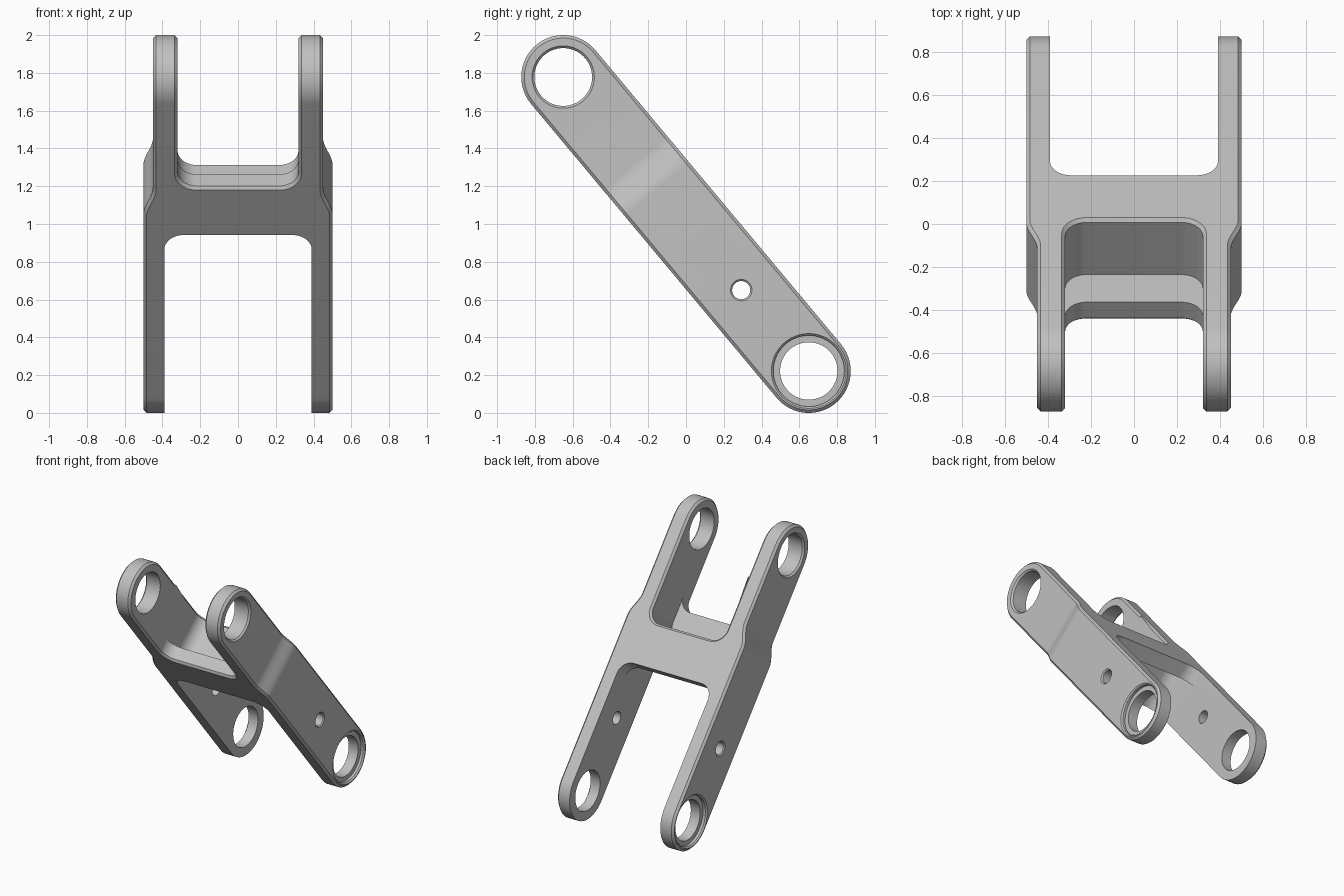
import bpy, bmesh
from math import pi, sin, cos, hypot, atan2

if "Cube" in bpy.data.objects:
    bpy.data.objects.remove(bpy.data.objects["Cube"], do_unlink=True)

HALF, R = 1.014, 0.222            # half distance between pivots, end radius
TILT = atan2(0.778, -0.65)        # lean of the link about x
ARC = 12


def prism(name, outline, axis, low, high):
    """Extrude a 2D outline along x (outline in y, z) or z (outline in x, y)."""
    bm = bmesh.new()
    place = (lambda a, b: (low, a, b)) if axis == "x" else (lambda a, b: (a, b, low))
    face = bm.faces.new([bm.verts.new(place(a, b)) for a, b in outline])
    out = bmesh.ops.extrude_face_region(bm, geom=[face])
    move = (high - low, 0, 0) if axis == "x" else (0, 0, high - low)
    bmesh.ops.translate(bm, vec=move, verts=[v for v in out["geom"] if isinstance(v, bmesh.types.BMVert)])
    return finish(name, bm)


def lathe(name, profile, y, sides=64):
    """Symmetric bore cutter round the x axis; profile is (x, radius) for x > 0."""
    full = [(-x, r) for x, r in profile] + [(x, r) for x, r in reversed(profile)]
    bm = bmesh.new()
    rings = [[bm.verts.new((x, y + r * cos(2 * pi * i / sides), r * sin(2 * pi * i / sides)))
              for i in range(sides)] for x, r in full]
    for a, b in zip(rings, rings[1:]):
        for i in range(sides):
            j = (i + 1) % sides
            bm.faces.new((a[i], a[j], b[j], b[i]))
    bm.faces.new(rings[0])
    bm.faces.new(rings[-1])
    return finish(name, bm)


def finish(name, bm):
    bmesh.ops.recalc_face_normals(bm, faces=bm.faces)
    mesh = bpy.data.meshes.new(name)
    bm.to_mesh(mesh)
    bm.free()
    ob = bpy.data.objects.new(name, mesh)
    bpy.context.collection.objects.link(ob)
    return ob


def combine(ob, tool, operation="DIFFERENCE"):
    mod = ob.modifiers.new("boolean", "BOOLEAN")
    mod.operation, mod.object, mod.solver = operation, tool, "EXACT"
    bpy.context.view_layer.objects.active = ob
    bpy.ops.object.modifier_apply(modifier=mod.name)
    bpy.data.objects.remove(tool, do_unlink=True)


def slot(width, floor, direction, low, high, r=0.1):
    """Open-ended slot cutter with rounded inner corners."""
    side = []
    for i in range(ARC + 1):
        a = pi / 2 * i / ARC
        side.append((width - r + r * cos(a), floor + direction * r * (1 - sin(a))))
    side.insert(0, (width, direction * 1.5))
    outline = side + [(-x, y) for x, y in reversed(side)]
    return prism("slot_cutter", outline, "z", low, high)


# Side profile: a long rounded link
capsule = [(HALF + R * cos(a), R * sin(a)) for a in (pi * i / 32 - pi / 2 for i in range(33))]
capsule += [(-y, -z) for y, z in capsule]
body = prism("fork_link", capsule, "x", -0.7, 0.7)

# Plan profile: wide lower fork easing into the narrower upper fork
edge = [(0.5, -1.4)]
for i in range(13):
    t = i / 12
    edge.append((0.5 - 0.05 * t * t * (3 - 2 * t), 0.24 + 0.18 * t))
edge.append((0.45, 1.4))
combine(body, prism("plan", edge + [(-x, y) for x, y in reversed(edge)], "z", -0.4, 0.4), "INTERSECT")

# Upper slot with a stepped floor
combine(body, slot(0.32, 0.435, 1, -0.4, 0.4))
combine(body, slot(0.32, 0.235, 1, -0.4, 0.11))

# Chamfer the sharp rim edges lying on the outer surface
bm = bmesh.new()
bm.from_mesh(body.data)
bmesh.ops.remove_doubles(bm, verts=bm.verts, dist=0.0002)


def on_rim(v):
    return abs(hypot(max(abs(v.co.y) - HALF, 0), v.co.z) - R) < 0.002


rim = [e for e in bm.edges if len(e.link_faces) == 2 and e.calc_face_angle() > 0.7
       and all(on_rim(v) for v in e.verts)]
bmesh.ops.bevel(bm, geom=rim, offset=0.016, segments=1, affect="EDGES", clamp_overlap=False)
bm.to_mesh(body.data)
bm.free()

# Lower slot with a matching step on the underside
combine(body, slot(0.39, -0.087, -1, -0.4, 0.4))
combine(body, slot(0.39, 0.109, -1, -0.11, 0.4))

# Pivot bores, counterbores and small pin holes
combine(body, lathe("upper_bore", [(0.6, 0.165), (0.45, 0.165), (0.437, 0.153)], HALF))
combine(body, lathe("lower_bore", [(0.6, 0.198), (0.5, 0.198), (0.49, 0.188),
                                   (0.47, 0.188), (0.47, 0.152)], -HALF))
combine(body, lathe("pin_hole", [(0.6, 0.057), (0.5, 0.057), (0.492, 0.048)], -0.456, 32))

# Material, shading and placement
grey = bpy.data.materials.new("light_grey_metal")
grey.use_nodes = True
colour = (0.53, 0.53, 0.53, 1)
grey.diffuse_color = colour
grey.node_tree.nodes["Principled BSDF"].inputs["Base Color"].default_value = colour
body.data.materials.clear()
body.data.materials.append(grey)
for poly in body.data.polygons:
    poly.material_index = 0
body.rotation_euler = (TILT, 0, 0)
body.location = (0, 0, 1)
bpy.ops.object.select_all(action="DESELECT")
body.select_set(True)
bpy.context.view_layer.objects.active = body
bpy.ops.object.shade_smooth_by_angle(angle=0.5)
